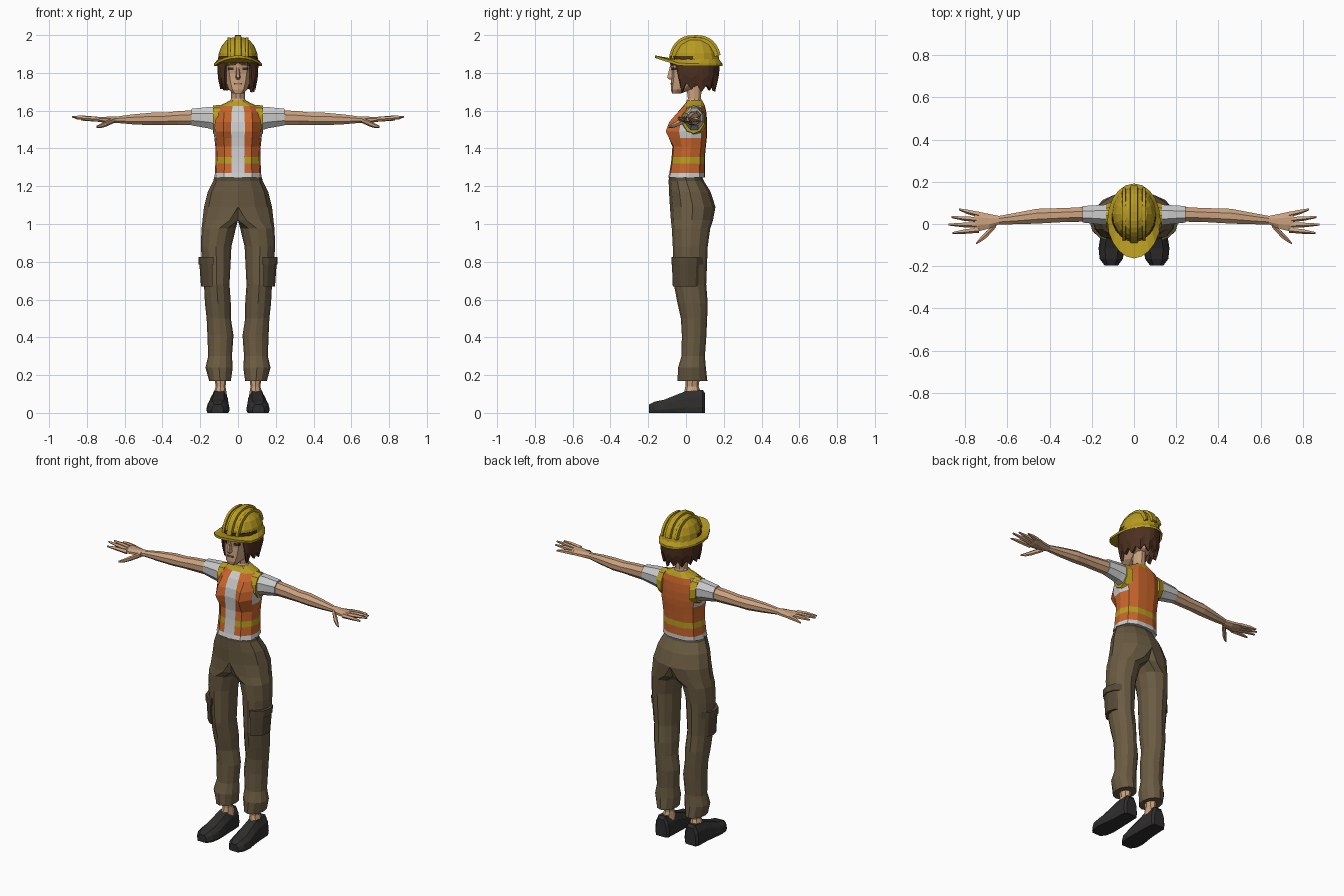
import bpy, bmesh, random
from math import sin, cos, pi, radians

random.seed(4)


def material(name, r, g, b):
    m = bpy.data.materials.new(name)
    m.diffuse_color = (r, g, b, 1)
    return m


SKIN = material("skin", .60, .36, .21)
ORANGE = material("orange_cloth", .58, .13, .025)
YELLOW = material("yellow", .48, .33, .015)
SHIRT = material("shirt_grey", .55, .55, .58)
PANTS = material("brown_cloth", .145, .105, .055)
DARK = material("dark_brown_cloth", .09, .066, .036)
HAIR = material("hair_brown", .075, .03, .015)
SHOE = material("shoe_black", .028, .027, .026)
LIP = material("lip", .36, .15, .1)


def loft(name, rings, mats, pick=None, mirror=False, caps=True):
    """Bridge rings of equal point count; pick(row, column) chooses a material slot."""
    bm = bmesh.new()
    vs = [[bm.verts.new(p) for p in r] for r in rings]
    n = len(rings[0])
    for i in range(len(vs) - 1):
        for j in range(n):
            k = (j + 1) % n
            f = bm.faces.new((vs[i][j], vs[i][k], vs[i + 1][k], vs[i + 1][j]))
            f.material_index = pick(i, j) if pick else 0
    if caps:
        bm.faces.new(vs[0])
        bm.faces.new(vs[-1])
    bmesh.ops.recalc_face_normals(bm, faces=bm.faces)
    me = bpy.data.meshes.new(name)
    bm.to_mesh(me)
    bm.free()
    ob = bpy.data.objects.new(name, me)
    bpy.context.collection.objects.link(ob)
    for m in mats:
        me.materials.append(m)
    if mirror:
        ob.modifiers.new("mirror", 'MIRROR')
    return ob


def ring_z(z, x0, x1, y0, y1, low=-9, n=12):
    """Horizontal ellipse between bounds, cut flat at x = low."""
    a = [2 * pi * i / n for i in range(n)]
    return [(max(low, (x0 + x1) / 2 + (x1 - x0) / 2 * cos(t)),
             (y0 + y1) / 2 + (y1 - y0) / 2 * sin(t), z) for t in a]


def ring_x(x, y, z, ry, rz, n=8):
    a = [2 * pi * (i + .5) / n for i in range(n)]
    s = 1 / cos(pi / n)
    return [(x, y + ry * s * cos(t), z + rz * s * sin(t)) for t in a]


def body_ring(half, z, hw, yf, yb, bust=0):
    """Symmetric section from a half template, with a forward push for the bust."""
    c, d = (yf + yb) / 2, (yb - yf) / 2
    pts = [(hw * x, c + d * y - bust * (1, 1, .3)[i] * (i in (1, 2)) if i < 3 else c + d * y, z)
           for i, (x, y) in enumerate(half)]
    first = 1 if half[0][0] == 0 else 0
    return pts + [(-x, y, w) for x, y, w in reversed(pts[first:-1])]


def box(name, x0, x1, y0, y1, z0, z1, mat, slant=0, mirror=True):
    def sq(z):
        return [(x0, y0, z), (x1, y0 + slant, z), (x1, y1 + slant, z), (x0, y1, z)]
    return loft(name, [sq(z0), sq(z1)], [mat], mirror=mirror)


# Vest and shirt torso
T = [(.28, -1), (.6, -.93), (.93, -.45), (1, .1), (.85, .7), (.45, .97), (0, 1)]
torso = [(1.245, .126, -.095, .1), (1.27, .122, -.088, .1), (1.32, .12, -.08, .1),
         (1.355, .118, -.076, .1), (1.41, .12, -.072, .105), (1.455, .125, -.075, .11, .022),
         (1.49, .13, -.078, .112, .036), (1.54, .128, -.07, .112, .025),
         (1.59, .122, -.045, .108, .005), (1.625, .1, -.015, .1),
         (1.643, .062, 0, .092), (1.655, .04, .005, .085)]


def vest_mat(i, j):
    if i == 0 or (j == 12 and i < 9):
        return 0
    if i == 2 or i >= 9:
        return 2
    return 0 if 5 <= i <= 8 and min(j, 11 - j) in (2, 3) else 1


loft("vest_torso", [body_ring(T, *r) for r in torso], [SHIRT, ORANGE, YELLOW], vest_mat)
loft("armhole_trim", [ring_x(.095, .04, 1.545, .066, .082, 10),
                      ring_x(.132, .04, 1.553, .057, .07, 10)], [YELLOW], mirror=True)

# Sleeves, arms and palms
loft("sleeve", [ring_x(.1, .042, 1.555, .052, .066), ring_x(.16, .044, 1.563, .046, .056),
                ring_x(.245, .046, 1.566, .039, .044)], [SHIRT], mirror=True)
loft("arm", [ring_x(*r) for r in [
    (.23, .046, 1.563, .035, .04), (.32, .043, 1.56, .033, .037), (.39, .04, 1.557, .034, .032),
    (.46, .037, 1.556, .035, .033), (.56, .026, 1.554, .027, .026), (.64, .018, 1.552, .02, .017),
    (.685, .013, 1.551, .034, .017), (.74, .012, 1.554, .047, .013),
    (.757, .011, 1.555, .044, .009)]], [SKIN], mirror=True)

# Fingers and thumb
for i, (yb, xt, yt, zt) in enumerate([(.046, .83, .07, 1.552), (.021, .865, .033, 1.564),
                                      (-.005, .88, -.002, 1.568), (-.028, .86, -.042, 1.56)]):
    loft("finger_%d" % (i + 1), [
        ring_x(.735, yb, 1.554, .011, .011, 5),
        ring_x((.745 + xt) / 2, (yb + yt) / 2, (1.558 + zt) / 2, .0095, .009, 5),
        ring_x(xt, yt, zt, .004, .004, 5)], [SKIN], mirror=True)
loft("thumb", [ring_x(.655, -.005, 1.55, .012, .013, 6), ring_x(.7, -.05, 1.53, .016, .013, 6),
               ring_x(.725, -.072, 1.52, .012, .01, 6), ring_x(.748, -.092, 1.515, .004, .005, 6)],
     [SKIN], mirror=True)

# Trousers: one leg, flat at the centre plane, mirrored
legs = [(1.25, -.125, .125, -.09, .085), (1.228, -.131, .131, -.092, .095),
        (1.17, -.16, .16, -.09, .13), (1.09, -.18, .18, -.085, .156),
        (1.02, -.1, .188, -.08, .143), (.975, .012, .193, -.075, .128),
        (.88, .035, .197, -.07, .115), (.68, .045, .18, -.064, .107),
        (.58, .038, .175, -.045, .115), (.5, .038, .166, -.027, .112),
        (.41, .024, .162, -.022, .108), (.3, .032, .158, -.024, .1),
        (.24, .028, .172, -.042, .105), (.17, .038, .153, -.045, .113)]
loft("trouser_leg", [ring_z(*r, low=0) for r in legs], [PANTS, DARK],
     lambda i, j: int(i == 0), mirror=True)
loft("pocket", [ring_z(.825, .02, .207, -.076, .1, .135), ring_z(.67, .03, .196, -.07, .09, .135)],
     [DARK], mirror=True)
loft("pocket_flap", [ring_z(.826, .02, .21, -.078, .102, .13),
                     ring_z(.785, .02, .21, -.078, .1, .13)], [DARK], mirror=True)

# Ankles and shoes
loft("ankle", [ring_z(.2, .058, .128, -.005, .075, n=8), ring_z(.14, .066, .118, -.003, .067, n=8),
               ring_z(.09, .058, .135, -.015, .085, n=8)], [SKIN], mirror=True)
S = [(-.9, 0), (.9, 0), (1, .25), (.88, .68), (.5, 1), (-.5, 1), (-.88, .68), (-1, .25)]
shoe = [(.1, .1, .036, .105), (.088, .1, .048, .122), (.0, .1, .052, .115), (-.05, .102, .056, .096),
        (-.115, .106, .062, .07), (-.165, .108, .055, .06), (-.196, .108, .032, .045)]
loft("shoe", [[(c + w * fx, y, h * fz) for fx, fz in S] for y, c, w, h in shoe], [SHOE], mirror=True)

# Neck and head
loft("neck", [ring_z(1.62, -.055, .055, -.005, .09, n=10), ring_z(1.665, -.036, .036, .008, .082, n=10),
              ring_z(1.77, -.038, .038, -.005, .085, n=10)], [SKIN])
H = [(0, -1), (.6, -.87), (.94, -.35), (1, .2), (.7, .8), (0, 1)]
head = [(1.69, .026, -.074, -.03), (1.712, .05, -.08, .03), (1.75, .066, -.079, .1),
        (1.8, .077, -.076, .13), (1.85, .081, -.084, .145), (1.91, .078, -.07, .14)]
loft("head", [body_ring(H, *r) for r in head], [SKIN])

# Face details
loft("nose", [[(-.006, -.07, 1.838), (.006, -.07, 1.838), (.005, -.084, 1.838), (-.005, -.084, 1.838)],
              [(-.016, -.06, 1.774), (.016, -.06, 1.774), (.007, -.1, 1.776), (-.007, -.1, 1.776)],
              [(-.01, -.06, 1.764), (.01, -.06, 1.764), (.005, -.086, 1.764), (-.005, -.086, 1.764)]],
     [SKIN])
box("eye", .023, .054, -.077, -.05, 1.814, 1.829, SHOE, .012)
box("eyebrow", .018, .06, -.083, -.05, 1.839, 1.847, HAIR, .014)
box("mouth", -.02, .02, -.083, -.06, 1.738, 1.747, LIP, mirror=False)

# Hair: shell with a face opening and ragged lower edge
N = 26
hair = [[] for _ in range(4)]
for j in range(N):
    a = 2 * pi * j / N
    face = cos(a) > cos(radians(43))
    end = (1.852, 1.838)[j % 2] if face else (1.705, 1.74)[j % 2] + random.uniform(-.01, .01)
    jit = random.uniform(-.02, .03)
    for t, s in enumerate((.97, 1.03, 1.0, .88)):
        s = .98 if face else s + jit * (t > 0)
        hair[t].append((.106 * s * sin(a), .042 - .13 * s * cos(a), 1.89 + (end - 1.89) * t / 3))
ob = loft("hair", hair, [HAIR], caps=False)
mod = ob.modifiers.new("thickness", 'SOLIDIFY')
mod.thickness = .016

# Hard hat dome
HY, HZ = .048, 1.855


def dome(t, n=16):
    r = cos(t) ** .8
    return ring_z(HZ + .135 * sin(t), -.108 * r, .108 * r, HY - .13 * r, HY + .13 * r, n=n)


loft("hat_dome", [dome(radians(d)) for d in (0, 22, 42, 60, 76, 86)], [YELLOW])


# Hat brim: flared edge that lifts and lengthens at the front
def brim(grow, dz, n=20):
    out = []
    for x, y, z in ring_z(0, -.104 - .022 * grow, .104 + .022 * grow,
                          -.08 - .083 * grow, .174 + .018 * grow, n=n):
        out.append((x * (1 - .9 * max(0, -.06 - y)), y, 1.858 - .016 * grow + dz
                    + grow * .32 * max(0, -.03 - y)))
    return out


loft("hat_brim", [brim(0, .016), brim(1, .008), brim(1, -.006), brim(0, -.006)], [YELLOW], caps=False)

# Hat ridges running front to back
for name, xc, w, f, mir in (("hat_ridge", 0, .02, 1.0, False), ("side_ridge", .047, .009, .92, True)):
    rings = []
    for d in range(8, 173, 12):
        c, s = cos(radians(d)), sin(radians(d))
        c = abs(c) ** .8 * (1 if c > 0 else -1)
        rings.append([(xc + u * w, HY - .13 * f * k * c, HZ + .135 * f * k * s)
                      for u, k in ((-1, .9), (-.8, 1.075), (.8, 1.075), (1, .9))])
    loft(name, rings, [YELLOW], mirror=mir)
